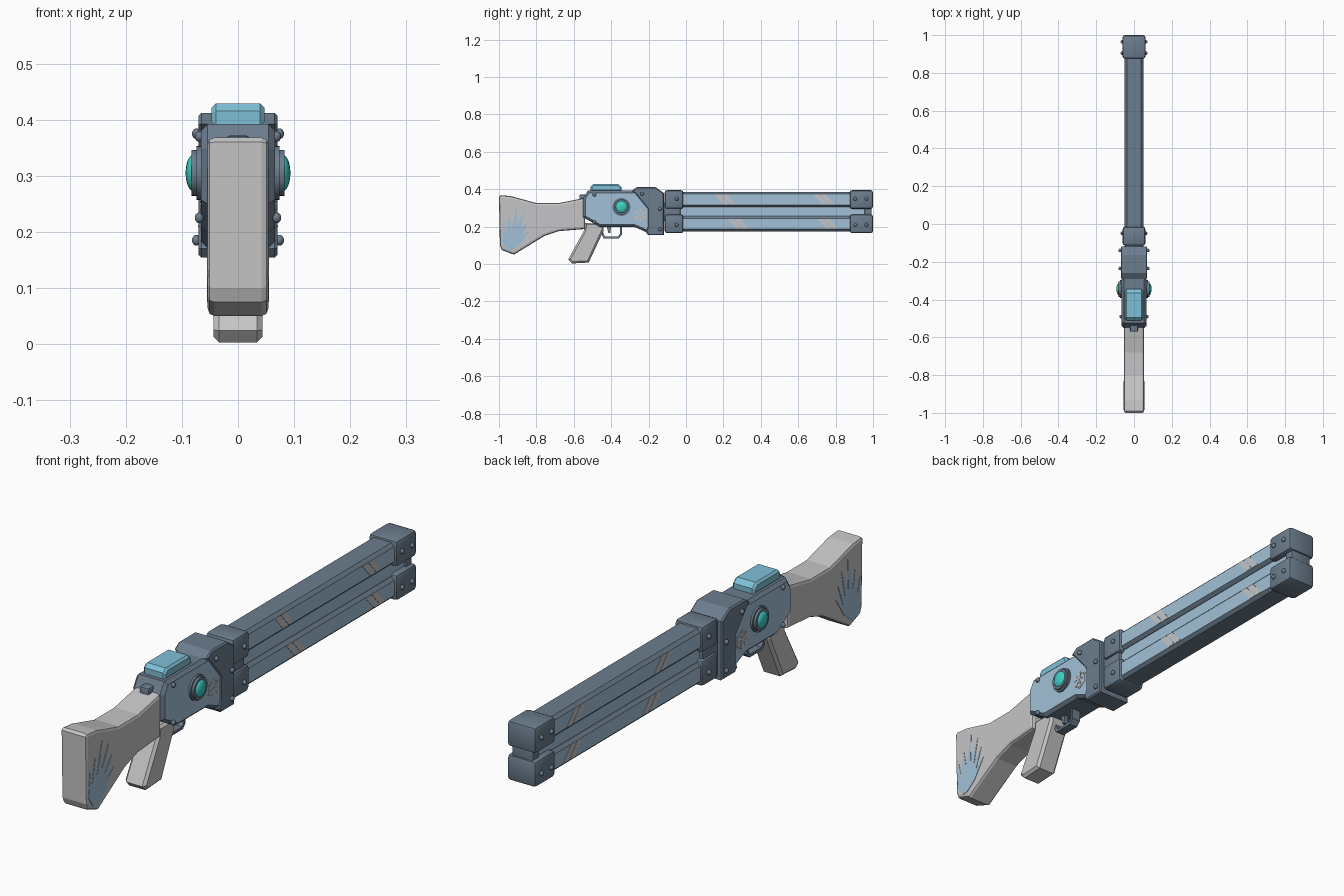
import bpy, bmesh, math
from mathutils import Matrix, Vector

cube = bpy.data.objects.get("Cube")
if cube:
    bpy.data.objects.remove(cube)


def material(name, r, g, b):
    m = bpy.data.materials.new(name)
    m.use_nodes = True
    m.diffuse_color = (r, g, b, 1)
    m.node_tree.nodes["Principled BSDF"].inputs["Base Color"].default_value = (r, g, b, 1)
    return m


SLATE = material("slate metal", 0.15, 0.205, 0.27)
BLUE = material("pale blue panel", 0.36, 0.53, 0.68)
GREY = material("light grey", 0.56, 0.56, 0.57)
CYAN = material("cyan glass", 0.21, 0.53, 0.68)
TEAL = material("teal gem", 0.05, 0.63, 0.56)


def finish(name, bm, mats, smooth=False):
    bmesh.ops.recalc_face_normals(bm, faces=bm.faces)
    mesh = bpy.data.meshes.new(name)
    bm.to_mesh(mesh)
    bm.free()
    for m in mats:
        mesh.materials.append(m)
    ob = bpy.data.objects.new(name, mesh)
    bpy.context.collection.objects.link(ob)
    if smooth:
        bpy.ops.object.select_all(action='DESELECT')
        ob.select_set(True)
        bpy.context.view_layer.objects.active = ob
        bpy.ops.object.shade_smooth_by_angle(angle=math.radians(35))
    return ob


def add_prism(bm, pts, x0, x1):
    """Extrude a (y, z) outline from x0 to x1."""
    face = bm.faces.new([bm.verts.new((x0, y, z)) for y, z in pts])
    out = bmesh.ops.extrude_face_region(bm, geom=[face])
    verts = [v for v in out["geom"] if isinstance(v, bmesh.types.BMVert)]
    bmesh.ops.translate(bm, verts=verts, vec=(x1 - x0, 0, 0))


def prism(name, pts, half, mat, bevel=0.0, side=None, segments=1):
    """Symmetric slab; chamfered rims, optionally with differently coloured sides."""
    bm = bmesh.new()
    add_prism(bm, pts, -half, half)
    if bevel:
        rims = [e for e in bm.edges if abs(e.verts[0].co.x - e.verts[1].co.x) < 1e-5]
        bmesh.ops.bevel(bm, geom=rims, offset=bevel, segments=segments,
                        profile=0.5, affect='EDGES', clamp_overlap=True)
    bm.normal_update()
    if side:
        for f in bm.faces:
            f.material_index = int(abs(f.normal.x) > 0.98)
    return finish(name, bm, [mat, side] if side else [mat])


def block(name, y0, y1, z0, z1, half, bevel, mat=SLATE):
    """Box with rounded edges all around."""
    bm = bmesh.new()
    add_prism(bm, [(y0, z0), (y1, z0), (y1, z1), (y0, z1)], -half, half)
    bmesh.ops.bevel(bm, geom=bm.edges[:], offset=bevel, segments=2,
                    profile=0.5, affect='EDGES')
    return finish(name, bm, [mat], True)


def plates(name, polys, x, mat):
    """Thin painted plates on both sides."""
    bm = bmesh.new()
    for s in (-1, 1):
        for pts in polys:
            add_prism(bm, pts, s * (x - 0.003), s * (x + 0.0015))
    return finish(name, bm, [mat])


def stroke(a, b, w):
    a, b = Vector(a), Vector(b)
    n = (b - a).orthogonal().normalized() * w / 2
    return [tuple(p) for p in (a - n, b - n, b + n, a + n)]


def domes(name, spots, radius, depth, mat):
    """Flattened spheres at (x, y, z), repeated on both sides."""
    bm = bmesh.new()
    for s in (-1, 1):
        for x, y, z in spots:
            bmesh.ops.create_uvsphere(
                bm, u_segments=16, v_segments=10, radius=1,
                matrix=Matrix.Translation((s * x, y, z))
                @ Matrix.Diagonal((depth, radius, radius, 1)))
    return finish(name, bm, [mat], True)


# Shoulder stock and pistol grip
prism("stock", [(-1, 0.36), (-0.99, 0.368), (-0.935, 0.363), (-0.8, 0.326), (-0.68, 0.326),
                (-0.54, 0.354), (-0.54, 0.187), (-0.68, 0.176), (-0.757, 0.15),
                (-0.92, 0.05), (-0.985, 0.075), (-0.995, 0.1)],
      0.054, GREY, 0.012, segments=2)
prism("grip", [(-0.63, 0.024), (-0.61, 0.003), (-0.52, 0.008), (-0.44, 0.18),
               (-0.44, 0.22), (-0.54, 0.22), (-0.545, 0.18)],
      0.044, GREY, 0.01)

# Frost burst on the stock
plates("frost_burst", [[(-0.955, 0.075), (-0.985, 0.12), (-0.975, 0.22), (-0.962, 0.165),
                        (-0.945, 0.26), (-0.932, 0.19), (-0.902, 0.315), (-0.905, 0.2),
                        (-0.863, 0.285), (-0.885, 0.18), (-0.842, 0.235), (-0.872, 0.155),
                        (-0.83, 0.185), (-0.88, 0.11), (-0.925, 0.075)]], 0.054, BLUE)

# Receiver with pale side panels, then the darker front housing
prism("receiver", [(-0.55, 0.35), (-0.525, 0.392), (-0.2, 0.392), (-0.17, 0.165),
                   (-0.2, 0.165), (-0.275, 0.198), (-0.46, 0.198), (-0.55, 0.25)],
      0.066, SLATE, 0.012, BLUE)
prism("front_housing", [(-0.29, 0.392), (-0.26, 0.412), (-0.165, 0.412), (-0.118, 0.38),
                        (-0.118, 0.154), (-0.2, 0.154), (-0.215, 0.17),
                        (-0.205, 0.2), (-0.205, 0.295), (-0.275, 0.38)],
      0.07, SLATE, 0.005)
block("rear_tang", -0.57, -0.52, 0.335, 0.372, 0.02, 0.006)

# Glass block on top
prism("top_glass", [(-0.51, 0.388), (-0.51, 0.415), (-0.495, 0.429), (-0.365, 0.429),
                    (-0.345, 0.412), (-0.345, 0.388)], 0.047, CYAN, 0.008)

# Round side gems in raised rings
bm = bmesh.new()
for s in (-1, 1):
    for r, x in ((0.048, 0.074), (0.041, 0.083)):
        bmesh.ops.create_cone(bm, cap_ends=True, segments=32, radius1=r, radius2=r, depth=0.02,
                              matrix=Matrix.Translation((s * (x - 0.01), -0.345, 0.305))
                              @ Matrix.Rotation(math.pi / 2, 4, 'Y'))
finish("gem_rings", bm, [SLATE], True)
domes("side_gems", [(0.079, -0.345, 0.305)], 0.033, 0.0145, TEAL)

# Snowflake on the panel
flake = []
for i in range(6):
    turn = Matrix.Rotation(i * math.pi / 3 + math.pi / 6, 2)
    at = lambda u, v: Vector((-0.243, 0.262)) + turn @ Vector((u, v))
    flake.append(stroke(at(0.004, 0), at(0.036, 0), 0.007))
    for v in (-0.011, 0.011):
        flake.append(stroke(at(0.019, 0), at(0.029, v), 0.005))
plates("snowflake", flake, 0.066, GREY)

# Trigger and guard
prism("trigger_guard", [(-0.465, 0.205), (-0.465, 0.185), (-0.44, 0.137), (-0.36, 0.137),
                        (-0.343, 0.155), (-0.343, 0.205), (-0.354, 0.205), (-0.354, 0.16),
                        (-0.364, 0.148), (-0.433, 0.148), (-0.452, 0.187), (-0.452, 0.205)],
      0.018, SLATE)
prism("trigger", [(-0.425, 0.205), (-0.415, 0.165), (-0.405, 0.165), (-0.4, 0.205)], 0.009, SLATE)

# Twin barrels with clamps and muzzle caps
for label, z0 in (("upper", 0.304), ("lower", 0.174)):
    prism(label + "_barrel", [(-0.1, z0), (0.95, z0), (0.95, z0 + 0.082), (-0.1, z0 + 0.082)],
          0.05, SLATE, 0.012, BLUE)
    block(label + "_clamp", -0.114, -0.014, z0 - 0.009, z0 + 0.091, 0.06, 0.013)
    block(label + "_muzzle_cap", 0.875, 1.0, z0 - 0.009, z0 + 0.091, 0.061, 0.013)
prism("centre_rail", [(-0.1, 0.24), (0.97, 0.24), (0.97, 0.32), (-0.1, 0.32)],
      0.036, SLATE, 0.004, BLUE)
block("clamp_bridge", -0.13, -0.03, 0.23, 0.33, 0.05, 0.005)
block("muzzle_bridge", 0.955, 0.992, 0.23, 0.33, 0.045, 0.005)

# Slanted pale stripes on the barrels
stripes = []
for start, z0 in ((0.15, 0.317), (0.68, 0.317), (0.22, 0.187), (0.7, 0.187)):
    for y in (start, start + 0.037):
        stripes.append([(y + 0.05, z0), (y + 0.08, z0), (y + 0.03, z0 + 0.057), (y, z0 + 0.057)])
plates("barrel_stripes", stripes, 0.05, GREY)

# Rivets
rivets = [(0.069, -0.49, 0.37), (0.069, -0.49, 0.225), (0.074, -0.235, 0.375),
          (0.074, -0.14, 0.295), (0.074, -0.14, 0.185)]
for z in (0.348, 0.21):
    rivets += [(0.063, y, z) for y in (-0.05, 0.905, 0.965)]
domes("rivets", rivets, 0.0095, 0.008, SLATE)
